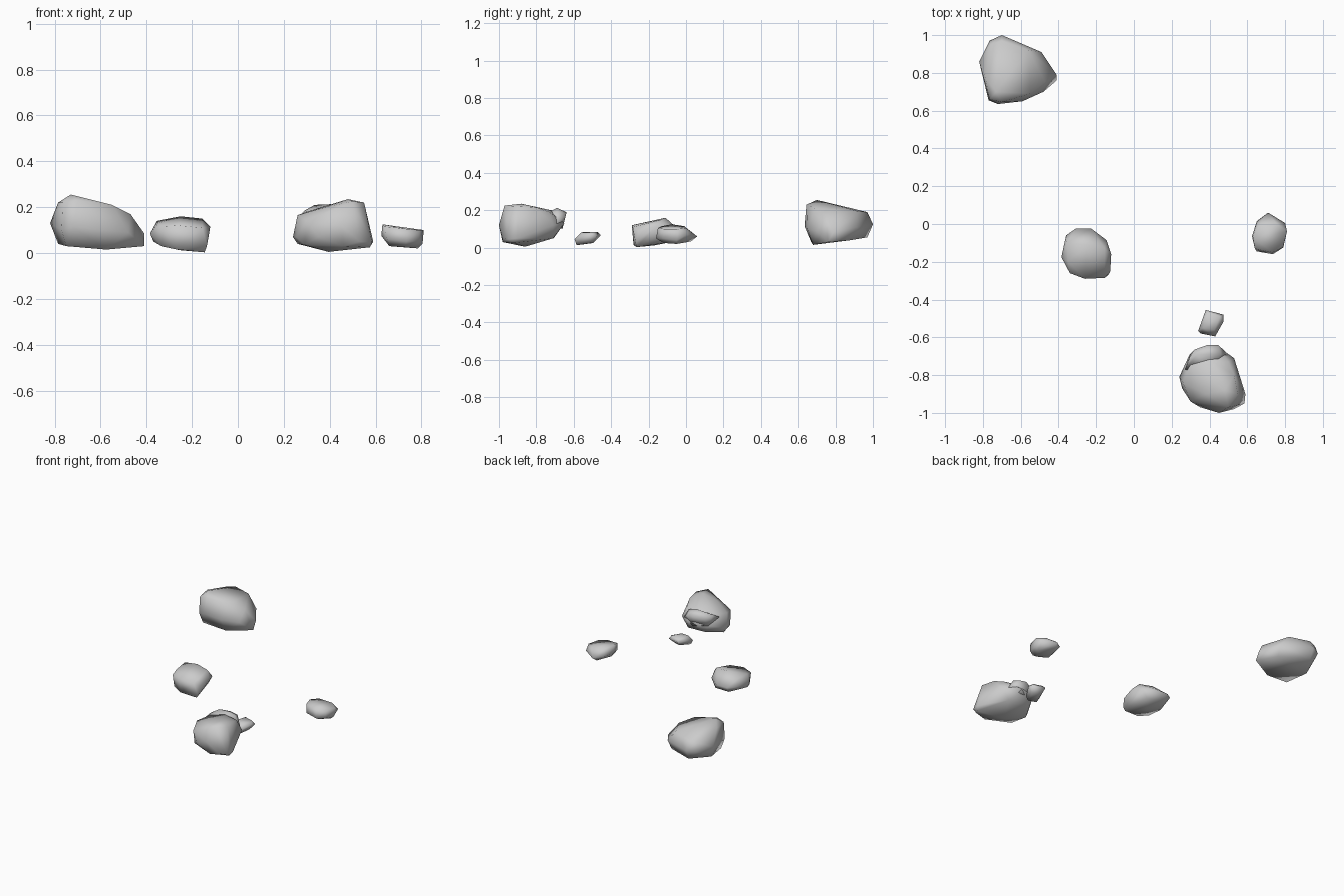
import bpy, bmesh


def hull(bm, pts):
    """Wrap a handful of corner points (x, y, z) in a convex stone skin."""
    verts = [bm.verts.new(p) for p in pts]
    res = bmesh.ops.convex_hull(bm, input=verts)
    loose = {g for g in res["geom_interior"] + res["geom_unused"]
             if isinstance(g, bmesh.types.BMVert)}
    bmesh.ops.delete(bm, geom=list(loose), context='VERTS')


def rock(name, *lumps):
    bm = bmesh.new()
    for pts in lumps:
        hull(bm, pts)
    # merge nearly flat triangles into broad facets
    bmesh.ops.dissolve_limit(bm, angle_limit=0.06, verts=bm.verts, edges=bm.edges)
    bmesh.ops.triangulate(bm, faces=bm.faces)
    bmesh.ops.recalc_face_normals(bm, faces=bm.faces)
    for f in bm.faces:
        f.smooth = True
    me = bpy.data.meshes.new(name)
    bm.to_mesh(me)
    bm.free()
    ob = bpy.data.objects.new(name, me)
    bpy.context.collection.objects.link(ob)
    return ob


# Large boulder, back left
rock("large_back_rock", [
    (-.73, .70, .255), (-.765, .66, .22), (-.70, .645, .23), (-.55, .69, .21),
    (-.47, .75, .17), (-.56, .92, .195), (-.70, .97, .19), (-.76, .95, .18),
    (-.785, .77, .22), (-.82, .86, .13), (-.70, 1.0, .125), (-.765, .97, .12),
    (-.49, .91, .11), (-.41, .79, .085), (-.41, .76, .03), (-.48, .70, .09),
    (-.59, .65, .10), (-.72, .635, .115), (-.77, .655, .10),
    (-.785, .83, .04), (-.70, .97, .055), (-.50, .88, .04),
    (-.575, .68, .015), (-.75, .67, .03)])

# Medium rock, left of centre
rock("medium_rock", [
    (-.355, -.10, .14), (-.25, -.11, .16), (-.155, -.13, .15), (-.12, -.16, .115),
    (-.35, -.20, .13), (-.34, -.26, .115), (-.26, -.29, .12), (-.155, -.285, .11),
    (-.125, -.25, .085), (-.385, -.175, .085), (-.36, -.06, .09), (-.31, -.025, .085),
    (-.225, -.025, .085), (-.145, -.085, .09), (-.135, -.27, .03),
    (-.145, -.265, .003), (-.265, -.28, .015), (-.335, -.25, .03),
    (-.37, -.17, .05), (-.30, -.06, .04), (-.18, -.08, .03), (-.25, -.17, .012)])

# Large boulder, front right: main mass plus a raised mound at its back
rock("large_front_rock", [
    (.48, -.88, .235), (.55, -.90, .22), (.50, -.97, .225), (.53, -.80, .215),
    (.50, -.73, .19), (.40, -.72, .20), (.38, -.90, .20), (.26, -.84, .165),
    (.30, -.75, .18), (.30, -.94, .14), (.24, -.81, .07), (.255, -.87, .07),
    (.295, -.69, .12), (.39, -.65, .13), (.445, -.65, .13), (.53, -.71, .12),
    (.55, -.82, .12), (.59, -.90, .05), (.585, -.95, .045), (.53, -.98, .05),
    (.45, -1.0, .12), (.35, -.97, .07), (.29, -.91, .035), (.395, -.86, .005),
    (.46, -.98, .03), (.26, -.80, .04), (.34, -.70, .06), (.48, -.71, .05),
    (.575, -.92, .025)],
    [(.335, -.69, .21), (.405, -.69, .213), (.29, -.72, .185), (.46, -.69, .195),
     (.39, -.64, .19), (.445, -.64, .18), (.32, -.665, .175), (.30, -.685, .12),
     (.50, -.69, .13), (.40, -.80, .15), (.41, -.66, .10), (.27, -.77, .16)])

# Pebble beside the front boulder
rock("pebble", [
    (.38, -.455, .065), (.475, -.48, .06), (.475, -.515, .07), (.43, -.595, .045),
    (.355, -.58, .04), (.34, -.565, .05), (.39, -.47, .083), (.455, -.49, .083),
    (.425, -.56, .08), (.365, -.55, .083), (.40, -.495, .025), (.45, -.51, .025),
    (.42, -.585, .013), (.36, -.57, .015)])

# Small rock, right
rock("small_right_rock", [
    (.63, -.075, .125), (.64, -.13, .115), (.735, -.15, .105), (.79, -.12, .10),
    (.81, -.04, .10), (.755, .00, .105), (.66, -.01, .115), (.65, .015, .07),
    (.71, .06, .06), (.80, .005, .07), (.805, -.05, .04), (.79, -.125, .05),
    (.735, -.16, .05), (.65, -.145, .06), (.625, -.065, .075),
    (.66, -.09, .03), (.70, .025, .033), (.785, -.05, .02), (.73, -.12, .025)])
